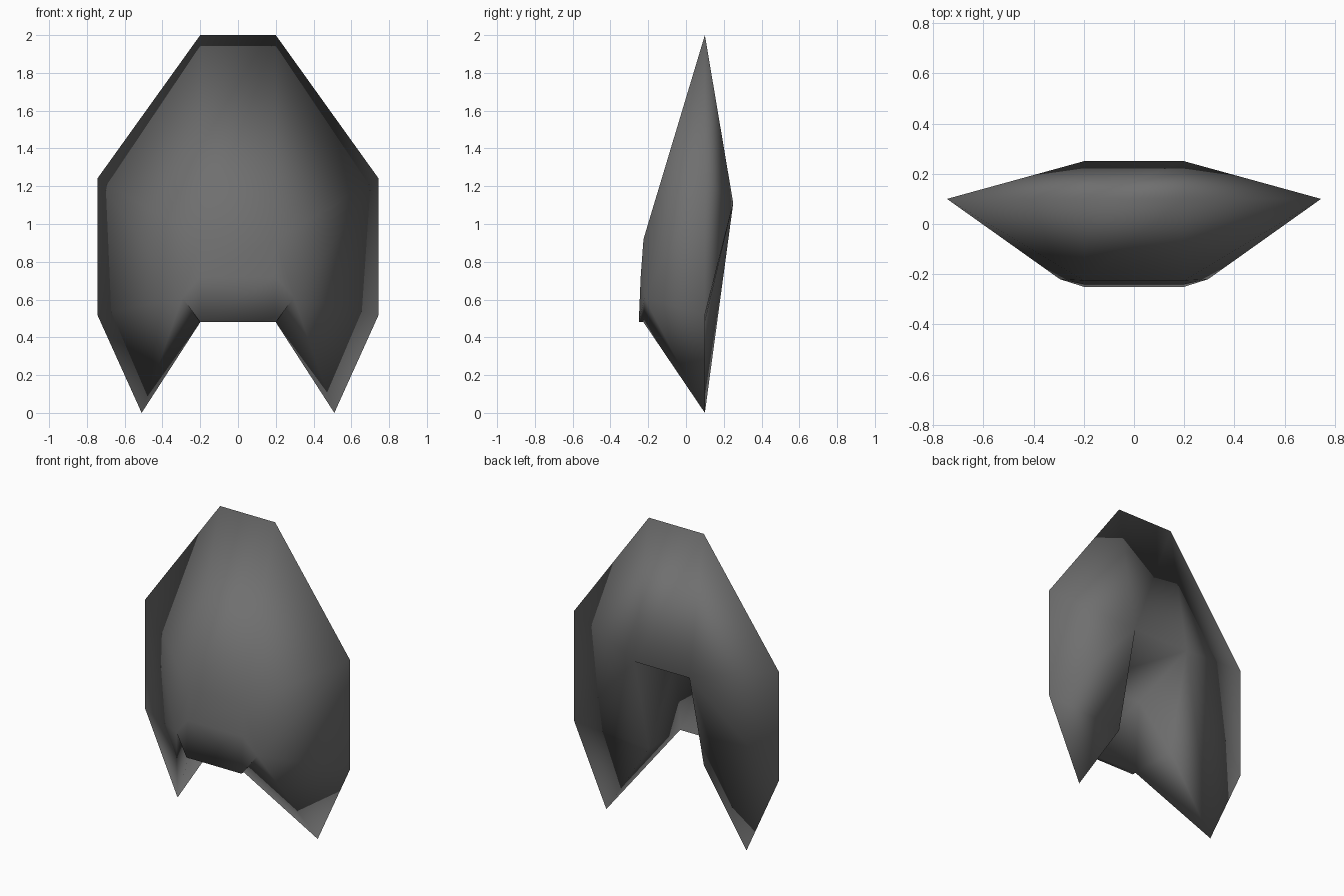
import bpy, bmesh

if "Cube" in bpy.data.objects:
    bpy.data.objects.remove(bpy.data.objects["Cube"])

# Key points of one half (x, y, z); the other half is mirrored
P = {
    "top": (0.2, 0.1, 2.0), "cheek": (0.745, 0.1, 1.24), "jaw": (0.745, 0.1, 0.52),
    "tip": (0.51, 0.1, 0.0), "rim": (0.2, 0.1, 0.48),            # flat rim outline
    "brow": (0.2, -0.225, 0.92), "lip": (0.2, -0.24, 0.72),       # front shell
    "corner": (0.295, -0.22, 0.61), "chin": (0.2, -0.25, 0.48), "chin_in": (0.2, -0.225, 0.48),
    "back": (0.2, 0.25, 1.11), "roof": (0.2, -0.19, 0.95),        # back and neck recess
}

# Panels repeated on both sides
SIDE = [
    "top brow cheek", "brow corner cheek", "brow lip corner", "lip chin corner",
    "chin chin_in corner", "corner jaw cheek", "corner tip jaw", "corner chin_in tip",
    "top cheek back", "back cheek jaw",
    "chin_in rim tip", "rim chin_in roof back",
]
# The twisted back cheek splits differently on each side
RIGHT = ["back jaw rim", "jaw tip rim"]
LEFT = ["back jaw tip", "back tip rim"]
# Strips spanning the centre, between mirrored pairs
STRIPS = ["top brow", "brow lip", "lip chin", "chin chin_in", "chin_in roof", "roof back", "back top"]

bm = bmesh.new()
R = {k: bm.verts.new(v) for k, v in P.items()}
L = {k: bm.verts.new((-v[0], v[1], v[2])) for k, v in P.items()}
for verts, extra in ((R, RIGHT), (L, LEFT)):
    for names in SIDE + extra:
        bm.faces.new([verts[n] for n in names.split()])
for s in STRIPS:
    a, b = s.split()
    bm.faces.new((R[a], R[b], L[b], L[a]))
bmesh.ops.recalc_face_normals(bm, faces=bm.faces)
for f in bm.faces:
    f.smooth = True

mesh = bpy.data.meshes.new("helmet_shell")
bm.to_mesh(mesh)
bm.free()
shell = bpy.data.objects.new("helmet_shell", mesh)
bpy.context.collection.objects.link(shell)

# Single dark grey colour
grey = bpy.data.materials.new("dark_grey")
grey.diffuse_color = (0.16, 0.16, 0.16, 1)
grey.use_nodes = True
grey.node_tree.nodes["Principled BSDF"].inputs["Base Color"].default_value = grey.diffuse_color
mesh.materials.append(grey)
